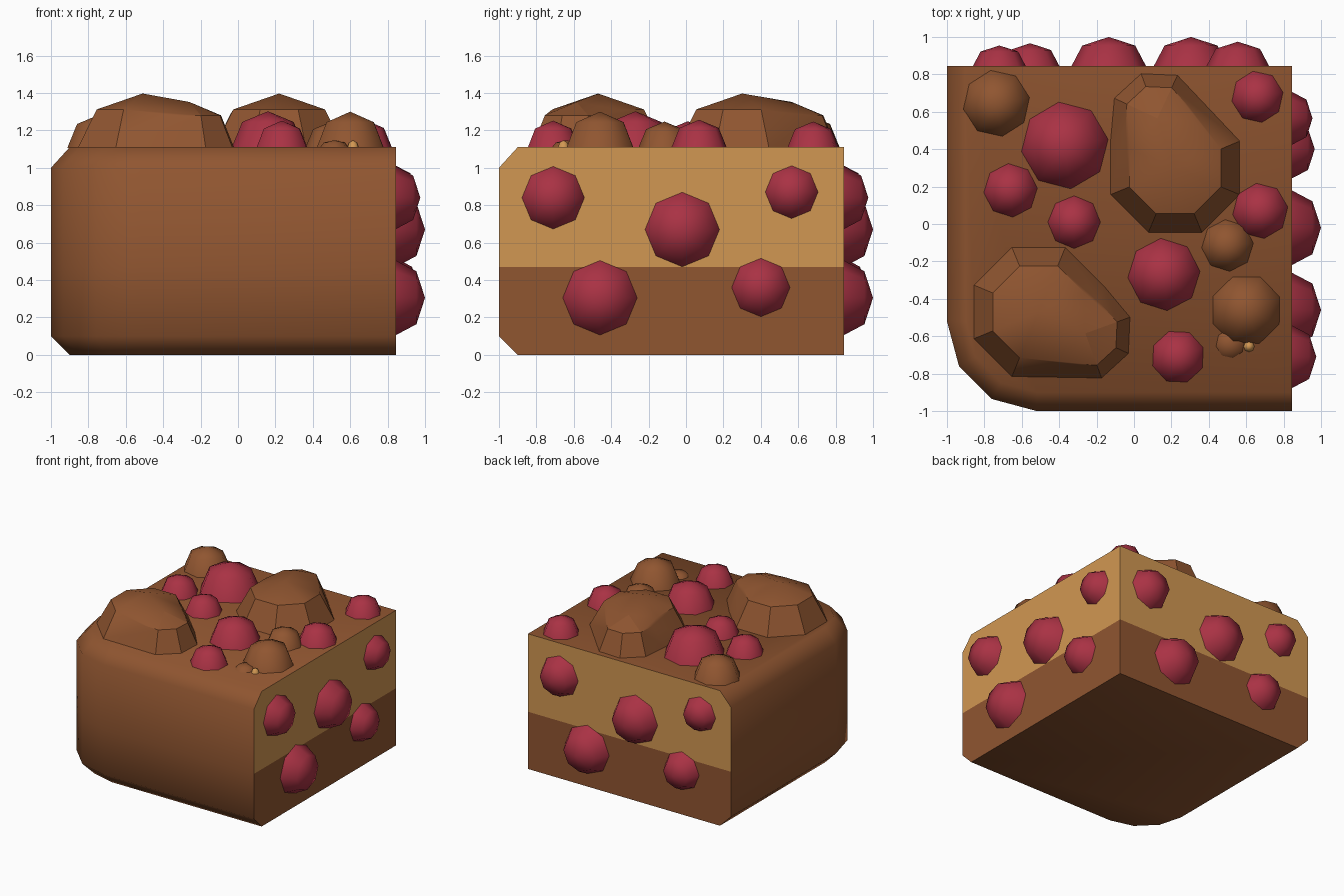
import bpy, bmesh, math
from mathutils import Matrix, Vector

if "Cube" in bpy.data.objects:
    bpy.data.objects.remove(bpy.data.objects["Cube"])

CUT, TOP, SPLIT = 0.845, 1.11, 0.47


def material(name, rgb):
    m = bpy.data.materials.new(name)
    m.diffuse_color = (*rgb, 1)
    m.use_nodes = True
    m.node_tree.nodes["Principled BSDF"].inputs["Base Color"].default_value = m.diffuse_color
    return m


crust = material("brown crust", (0.28, 0.092, 0.03))
crumb = material("golden crumb", (0.64, 0.31, 0.085))
red = material("berry red", (0.40, 0.032, 0.058))


def finish(bm, name, mats):
    me = bpy.data.meshes.new(name)
    bmesh.ops.recalc_face_normals(bm, faces=bm.faces)
    bm.to_mesh(me)
    bm.free()
    for m in mats:
        me.materials.append(m)
    ob = bpy.data.objects.new(name, me)
    bpy.context.collection.objects.link(ob)
    bpy.ops.object.select_all(action='DESELECT')
    ob.select_set(True)
    bpy.context.view_layer.objects.active = ob
    bpy.ops.object.shade_smooth_by_angle(angle=math.radians(60))
    return ob


def dome(bm, r, h, mat, turn=0):
    """Eight-sided half sphere sitting on the plane given by mat."""
    m = mat @ Matrix.Rotation(math.radians(turn), 4, 'Z') @ Matrix.Diagonal((r, r, h, 1))
    verts = bmesh.ops.create_uvsphere(bm, u_segments=8, v_segments=4, radius=1)['verts']
    bmesh.ops.delete(bm, geom=[v for v in verts if v.co.z < -0.1], context='VERTS')
    for v in verts:
        if v.is_valid:
            v.co = m @ v.co


# Cake body: quarter slice, rounded outer corner, two flat cut sides
def outline(inset):
    c, r = -0.52, 0.48 - inset
    pts = [(CUT, CUT), (-1 + inset, CUT)]
    for i in range(4):
        a = math.radians(180 + 30 * i)
        pts.append((c + r * math.cos(a), c + r * math.sin(a)))
    return pts + [(CUT, -1 + inset)]


bm = bmesh.new()
rings = [[bm.verts.new((x, y, z)) for x, y in outline(o)]
         for z, o in ((0, 0.1), (0.1, 0), (SPLIT, 0), (1.0, 0), (TOP, 0.1))]
n = len(rings[0])
for a, b in zip(rings, rings[1:]):
    for i in range(n):
        j = (i + 1) % n
        f = bm.faces.new((a[i], a[j], b[j], b[i]))
        # cut sides show crumb above the split
        is_cut = i in (0, n - 1)
        f.material_index = 1 if is_cut and f.calc_center_median().z > SPLIT else 0
bm.faces.new(rings[0])
bm.faces.new(rings[-1])
finish(bm, "cake_body", (crust, crumb))

# Berries on top
bm = bmesh.new()
for x, y, r, turn in ((-0.37, 0.42, 0.235, 8), (-0.66, 0.18, 0.145, 5), (-0.32, 0.01, 0.142, 0),
                      (0.16, -0.27, 0.195, 5), (0.235, -0.71, 0.145, 20),
                      (0.66, 0.68, 0.14, 10), (0.675, 0.07, 0.15, 8)):
    dome(bm, r, r, Matrix.Translation((x, y, TOP - 0.003)), turn)
finish(bm, "top_berries", (red,))

# Berries on the cut sides: same layout turned a quarter turn for the back
mid = (CUT - 1) / 2
quarter = (Matrix.Translation((mid, mid, 0)) @ Matrix.Rotation(math.pi / 2, 4, 'Z')
           @ Matrix.Translation((-mid, -mid, 0)))
for name, turn in (("right_berries", Matrix.Identity(4)), ("back_berries", quarter)):
    bm = bmesh.new()
    for y, z, r in ((-0.71, 0.84, 0.168), (-0.02, 0.67, 0.2), (0.565, 0.87, 0.142),
                    (-0.46, 0.305, 0.2), (0.40, 0.36, 0.157)):
        m = turn @ Matrix.Translation((CUT - 0.002, y, z)) @ Matrix.Rotation(math.pi / 2, 4, 'Y')
        dome(bm, r, r * 0.785, m)
    finish(bm, name, (red,))

# Large crumble lumps: hull around two domes
for name, big, small in (("front_lump", (-0.51, -0.47), (-0.26, -0.585)),
                         ("back_lump", (0.22, 0.30), (0.125, 0.565))):
    bm = bmesh.new()
    dome(bm, 0.375, 0.29, Matrix.Translation((*big, TOP - 0.003)), 22.5)
    dome(bm, 0.255, 0.245, Matrix.Translation((*small, TOP - 0.003)), 20)
    res = bmesh.ops.convex_hull(bm, input=bm.verts)
    junk = {g for g in res['geom_interior'] + res['geom_unused'] if isinstance(g, bmesh.types.BMVert)}
    bmesh.ops.delete(bm, geom=list(junk), context='VERTS')
    finish(bm, name, (crust,))

# Small crumble bumps
bm = bmesh.new()
for x, y, r, turn in ((-0.735, 0.645, 0.18, 10), (0.50, -0.115, 0.14, 5), (0.60, -0.46, 0.193, 22)):
    dome(bm, r, r, Matrix.Translation((x, y, TOP - 0.003)), turn)
dome(bm, 0.08, 0.04, Matrix.Translation((0.515, -0.64, TOP - 0.003)), 10)
finish(bm, "crumble_bumps", (crust,))

# Tiny crumb at the foot of the front bump
bm = bmesh.new()
dome(bm, 0.03, 0.04, Matrix.Translation((0.615, -0.655, TOP - 0.003)))
finish(bm, "loose_crumb", (crumb,))
